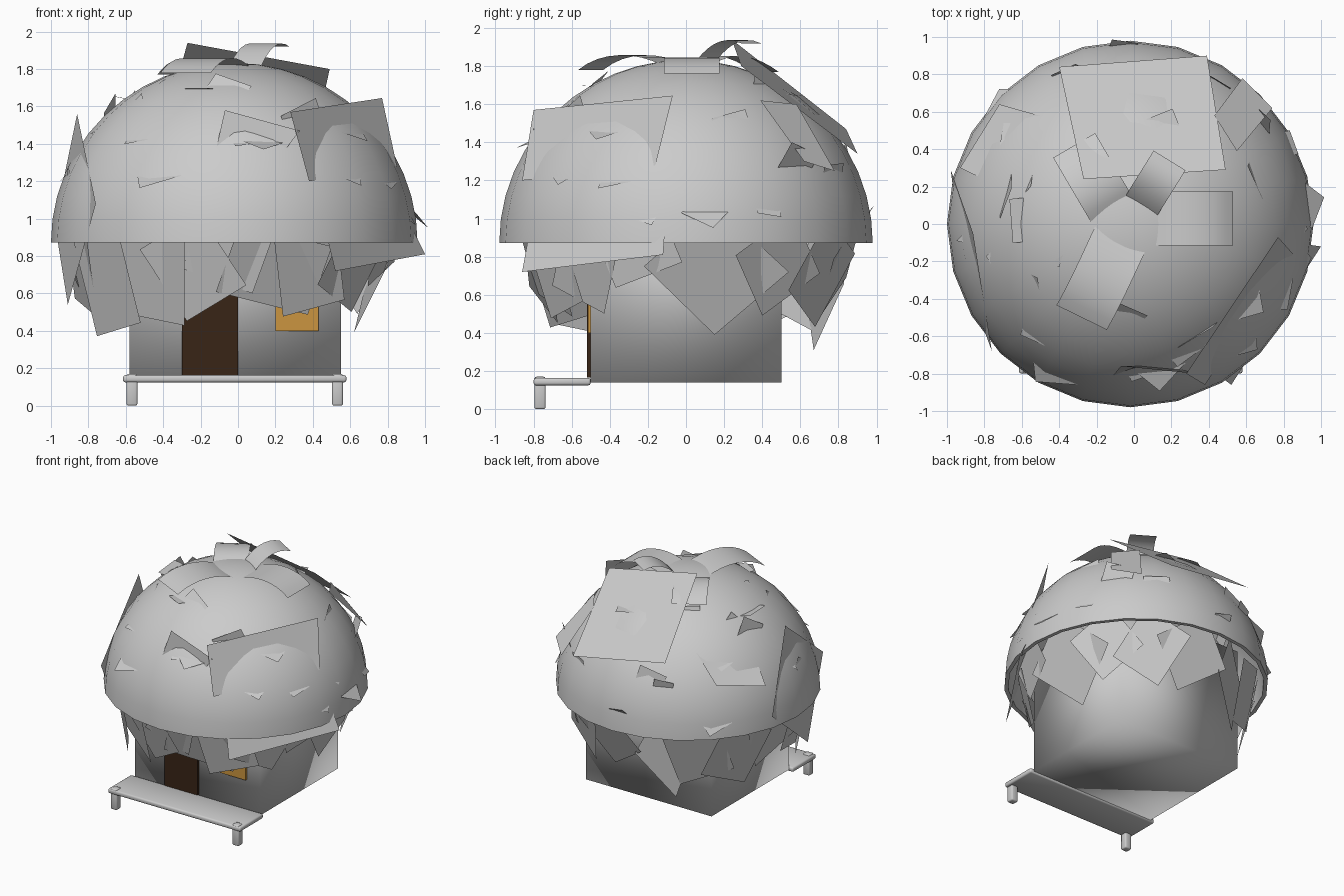
import bpy, bmesh, math, random
from mathutils import Vector

if "Cube" in bpy.data.objects:
    bpy.data.objects.remove(bpy.data.objects["Cube"])
random.seed(4)


def make_object(name, bm, smooth=False, color=None, angle=None):
    me = bpy.data.meshes.new(name)
    bm.normal_update()
    bm.to_mesh(me)
    bm.free()
    ob = bpy.data.objects.new(name, me)
    bpy.context.collection.objects.link(ob)
    for p in me.polygons:
        p.use_smooth = smooth
    if angle:
        bpy.ops.object.select_all(action='DESELECT')
        ob.select_set(True)
        bpy.context.view_layer.objects.active = ob
        bpy.ops.object.shade_smooth_by_angle(angle=math.radians(angle))
    if color:
        mat = bpy.data.materials.new(name)
        mat.diffuse_color = color
        mat.use_nodes = True
        mat.node_tree.nodes["Principled BSDF"].inputs["Base Color"].default_value = mat.diffuse_color
        me.materials.append(mat)
    return ob


def box(name, lo, hi, bevel=0, **kw):
    bm = bmesh.new()
    bmesh.ops.create_cube(bm, size=1)
    for v in bm.verts:
        v.co = [l + (c + 0.5) * (h - l) for c, l, h in zip(v.co, lo, hi)]
    if bevel:
        bmesh.ops.bevel(bm, geom=bm.edges[:], offset=bevel, segments=2,
                        affect='EDGES', profile=0.5)
    return make_object(name, bm, **kw)


def quad_at(angle, radius, z, w, h, roll, tilt):
    """Leaf around the vertical axis; positive tilt pushes its top outward."""
    a, t, r = (math.radians(d) for d in (angle, tilt, roll))
    out = Vector((math.cos(a), math.sin(a), 0))
    side = Vector((-math.sin(a), math.cos(a), 0))
    up = Vector((0, 0, math.cos(t))) + out * math.sin(t)
    u = side * math.cos(r) + up * math.sin(r)
    v = up * math.cos(r) - side * math.sin(r)
    c = out * radius + Vector((-0.02, 0, z))
    return [c + u * w * i / 2 + v * h * j / 2
            for i, j in ((-1, -1), (1, -1), (1, 1), (-1, 1))]


def leaves(name, quads):
    bm = bmesh.new()
    for q in quads:
        bm.faces.new([bm.verts.new(p) for p in q])
    return make_object(name, bm)


# House body, door, window
box("house_body", (-0.58, -0.5, 0.14), (0.55, 0.5, 1.14), smooth=True)
box("door", (-0.30, -0.52, 0.165), (0.0, -0.49, 0.68), color=(0.04, 0.018, 0.008, 1))
box("window", (0.20, -0.515, 0.40), (0.43, -0.49, 0.63), color=(0.6, 0.3, 0.05, 1))

# Porch with two posts
box("porch_deck", (-0.615, -0.80, 0.125), (0.58, -0.5, 0.163), bevel=0.012, smooth=True)
for side, x in (("left", -0.567), ("right", 0.532)):
    box("porch_post_" + side, (x - 0.029, -0.795, 0), (x + 0.029, -0.737, 0.17),
        bevel=0.01, smooth=True)

# Domed roof: outer and inner skins joined at a thin rim, open underneath
bm = bmesh.new()
for radius, height in ((0.98, 0.96), (0.95, 0.93)):
    new = bmesh.ops.create_uvsphere(bm, u_segments=24, v_segments=24, radius=1)["verts"]
    bmesh.ops.delete(bm, geom=[v for v in new if v.co.z < -0.01], context='VERTS')
    keep = [v for v in new if v.is_valid]
    for v in keep:
        v.co = (v.co.x * radius - 0.02, v.co.y * radius, v.co.z * height + 10)
    if radius < 0.98:
        bmesh.ops.reverse_faces(bm, faces=list({f for v in keep for f in v.link_faces}))
bmesh.ops.translate(bm, verts=bm.verts, vec=(0, 0, 0.873 - 10))
bmesh.ops.bridge_loops(bm, edges=[e for e in bm.edges if e.is_boundary])
make_object("roof_dome", bm, angle=35)

# Large loose leaves lying against the roof
leaves("large_leaves", [
    [(-0.27, 0.24, 1.94), (0.49, 0.29, 1.80), (0.39, 0.90, 1.34), (-0.40, 0.84, 1.47)],
    [(0.28, -0.80, 1.57), (0.77, -0.07, 1.645), (0.85, -0.16, 1.28), (0.38, -0.86, 1.20)],
    [(-0.86, -0.05, 1.56), (-0.76, -0.68, 1.08), (-0.91, -0.27, 0.54), (-0.98, 0.29, 0.98)],
    [(1.00, -0.12, 0.81), (0.52, -0.86, 0.72), (0.44, -0.80, 1.05), (0.86, -0.10, 1.09)],
    [(0.80, -0.22, 0.75), (0.62, 0.15, 0.39), (0.70, 0.54, 0.72), (0.86, 0.15, 1.08)],
    [(-0.52, 0.60, 0.80), (-0.38, 0.67, 0.31), (-0.12, 0.83, 0.66), (-0.30, 0.75, 1.05)],
    [(-0.72, 0.64, 1.30), (-0.33, 0.53, 1.62), (-0.64, 0.16, 1.57), (-0.93, 0.30, 1.22)],
    [(-0.66, 0.20, 1.55), (-0.30, 0.10, 1.78), (-0.40, -0.23, 1.74), (-0.95, -0.09, 1.20)],
    [(0.43, 0.58, 1.60), (0.55, 0.39, 1.62), (0.74, 0.62, 1.30), (0.58, 0.78, 1.25)],
    [(-0.07, -0.76, 1.58), (0.33, -0.80, 1.47), (0.20, -0.76, 1.30), (-0.12, -0.82, 1.36)],
])

# Skirt of leaves hanging under the eaves: angle, radius, z, width, height, roll, tilt
leaves("hanging_leaves", [quad_at(*p) for p in (
    (-144, 0.84, 0.66, 0.42, 0.52, 10, 10),
    (-126, 0.80, 0.70, 0.50, 0.48, -10, 14),
    (-106, 0.80, 0.74, 0.40, 0.46, 30, 16),
    (-92, 0.80, 0.84, 0.40, 0.38, -20, 14),
    (-74, 0.77, 0.73, 0.54, 0.40, -14, 20),
    (-60, 0.80, 0.74, 0.38, 0.46, 14, 12),
    (-40, 0.82, 0.76, 0.36, 0.42, -25, 14),
    (-18, 0.84, 0.86, 0.40, 0.34, 20, 12),
    (35, 0.84, 0.76, 0.40, 0.40, 35, 15),
    (58, 0.84, 0.72, 0.40, 0.46, -30, 15),
    (80, 0.82, 0.74, 0.44, 0.44, 35, 22),
    (130, 0.82, 0.70, 0.42, 0.48, 18, 14),
    (150, 0.84, 0.68, 0.40, 0.48, -22, 12),
    (172, 0.84, 0.76, 0.42, 0.42, 25, 14),
    (195, 0.85, 0.74, 0.40, 0.46, -15, 12),
)])

# Small scraps poking through the roof surface
scraps = []
for i in range(32):
    e = random.uniform(8, 62)
    r = math.radians(e)
    s = random.uniform(0.14, 0.28)
    scraps.append(quad_at(i * 137.5, 0.95 * math.cos(r) , 0.873 + 0.93 * math.sin(r), s,
                          s * 0.8, random.uniform(0, 90),
                          random.choice((-1, 1)) * random.uniform(15, 50) - e))
leaves("roof_scraps", scraps)


def curl(name, path, width):
    """Curved strip: smooth cubic curve through path points, swept sideways."""
    p = [Vector(q) for q in path]
    d = p[-1] - p[0]
    side = Vector((-d.y, d.x, 0)).normalized() * width / 2
    bm = bmesh.new()
    rows = []
    for i in range(9):
        t = i / 8
        c = p[0] * (1-t)**3 + p[1] * 3*t*(1-t)**2 + p[2] * 3*t*t*(1-t) + p[3] * t**3
        rows.append((bm.verts.new(c - side), bm.verts.new(c + side)))
    for a, b in zip(rows, rows[1:]):
        bm.faces.new((a[0], b[0], b[1], a[1]))
    return make_object(name, bm, smooth=True)


# Curled leaves at the crown
curl("crown_leaf_front", [(-0.06, -0.05, 1.80), (-0.13, -0.20, 1.88),
                          (-0.21, -0.38, 1.88), (-0.28, -0.50, 1.78)], 0.30)
curl("crown_leaf_right", [(0.08, 0.03, 1.80), (0.22, 0.03, 1.87),
                          (0.42, 0.03, 1.86), (0.53, 0.03, 1.76)], 0.29)
curl("crown_leaf_back", [(0.03, 0.08, 1.79), (0.07, 0.15, 1.90),
                         (0.13, 0.24, 1.97), (0.19, 0.34, 1.92)], 0.20)
curl("crown_leaf_left", [(-0.12, 0.08, 1.81), (-0.18, 0.18, 1.88),
                         (-0.25, 0.30, 1.86), (-0.32, 0.42, 1.77)], 0.26)
